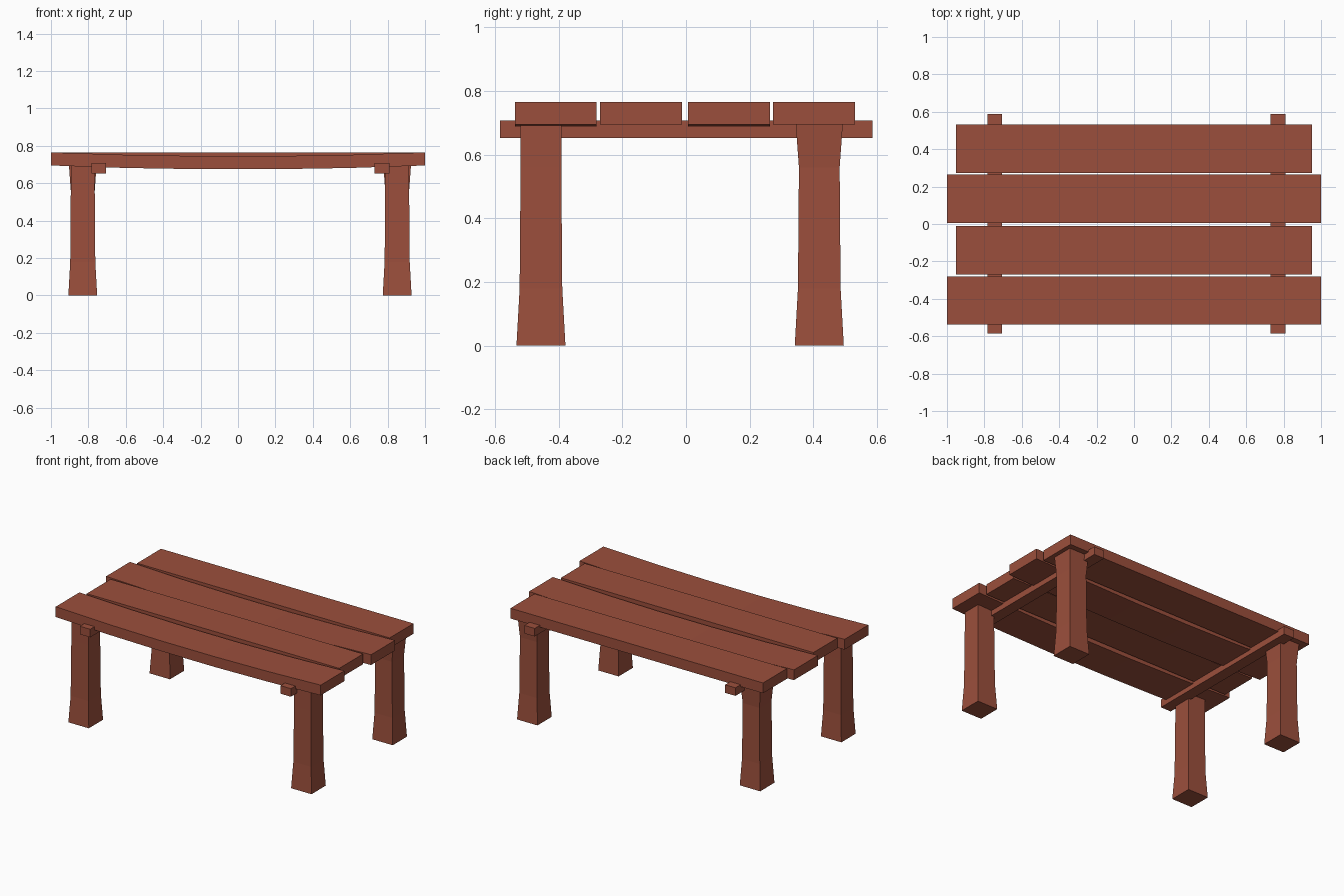
import bpy
import bmesh

cube = bpy.data.objects.get("Cube")
if cube:
    bpy.data.objects.remove(cube, do_unlink=True)

wood = bpy.data.materials.new("red_brown_wood")
wood.use_nodes = True
COLOUR = (0.33, 0.078, 0.045, 1)
wood.diffuse_color = COLOUR
wood.node_tree.nodes["Principled BSDF"].inputs["Base Color"].default_value = COLOUR


def loft(name, rings):
    """Join a row of four-cornered rings into a closed, flat-faced solid."""
    bm = bmesh.new()
    loops = [[bm.verts.new(p) for p in ring] for ring in rings]
    for a, b in zip(loops, loops[1:]):
        for i in range(4):
            j = (i + 1) % 4
            bm.faces.new((a[i], a[j], b[j], b[i]))
    bm.faces.new(loops[0])
    bm.faces.new(loops[-1])
    bmesh.ops.recalc_face_normals(bm, faces=bm.faces)
    mesh = bpy.data.meshes.new(name)
    bm.to_mesh(mesh)
    bm.free()
    mesh.materials.append(wood)
    obj = bpy.data.objects.new(name, mesh)
    bpy.context.collection.objects.link(obj)
    return obj


def plank(name, half_length, y0, y1, sag):
    """Board along x whose middle hangs down by sag."""
    rings = []
    for t in (-1, -0.6, -0.2, 0.2, 0.6, 1) if sag else (-1, 1):
        drop = sag * (1 - t * t) / 0.96
        lo, hi = 0.695 - drop, 0.765 - drop
        x = t * half_length
        rings.append([(x, y0, lo), (x, y1, lo), (x, y1, hi), (x, y0, hi)])
    return loft(name, rings)


def leg(name, x, y, profile):
    """Square post from (height, half width) pairs."""
    return loft(name, [[(x - h, y - h, z), (x + h, y - h, z),
                        (x + h, y + h, z), (x - h, y + h, z)] for z, h in profile])


# Table top: long sagging boards alternate with short straight ones
plank("front_plank", 1.0, -0.537, -0.281, 0.02)
plank("front_middle_plank", 0.953, -0.27, -0.012, 0)
plank("back_middle_plank", 1.0, 0.006, 0.264, 0.02)
plank("back_plank", 0.953, 0.273, 0.531, 0)

# Crossbars under the boards
for side, x in (("right", -0.745), ("left", 0.77)):
    loft(side + "_crossbar", [[(x - 0.039, y, 0.653), (x + 0.039, y, 0.653),
                               (x + 0.039, y, 0.708), (x - 0.039, y, 0.708)]
                              for y in (-0.585, 0.587)])

# Legs: splayed feet, with the back pair also flaring at the top
foot = [(0, 0.077), (0.18, 0.067), (0.56, 0.064)]
for side, x in (("right", -0.83), ("left", 0.851)):
    leg("front_" + side + "_leg", x, -0.456, foot + [(0.697, 0.064)])
    leg("back_" + side + "_leg", x, 0.419, foot + [(0.697, 0.074)])
